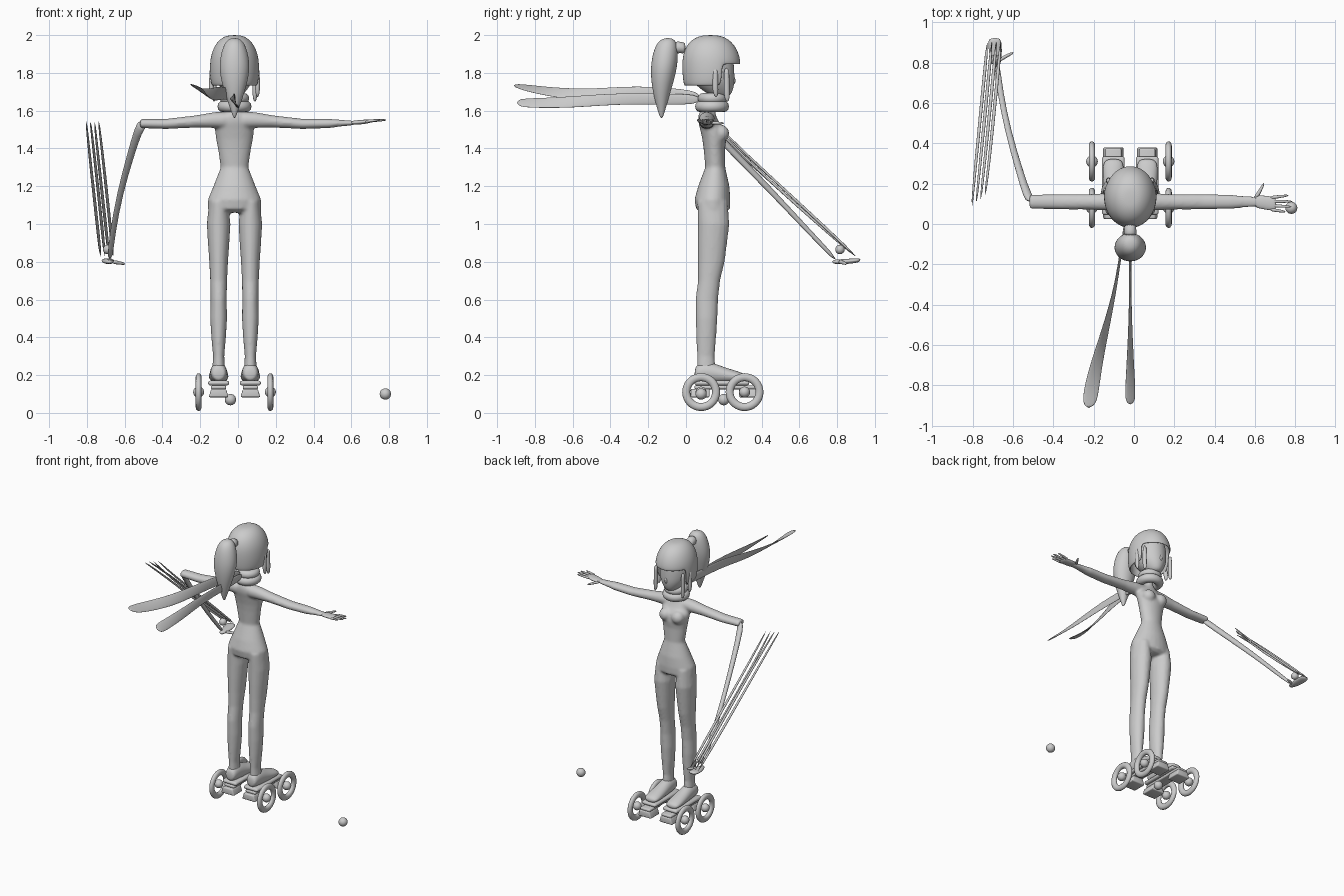
import bpy, bmesh, math
from mathutils import Vector, Matrix

old = bpy.data.objects.get("Cube")
if old:
    bpy.data.objects.remove(old, do_unlink=True)

grey = bpy.data.materials.new("plain grey")
grey.use_nodes = True
grey.diffuse_color = (0.6, 0.6, 0.6, 1)
grey.node_tree.nodes["Principled BSDF"].inputs["Base Color"].default_value = (0.6, 0.6, 0.6, 1)

X, Y, Z = Vector((1, 0, 0)), Vector((0, 1, 0)), Vector((0, 0, 1))
MID = -0.0185            # centre plane of the figure
SIDES = (("right", -1), ("left", 1))


def finish(name, bm, sub=0):
    bmesh.ops.recalc_face_normals(bm, faces=bm.faces)
    me = bpy.data.meshes.new(name)
    bm.to_mesh(me)
    bm.free()
    me.materials.append(grey)
    for p in me.polygons:
        p.use_smooth = True
    ob = bpy.data.objects.new(name, me)
    bpy.context.collection.objects.link(ob)
    if sub:
        ob.modifiers.new("Subdivide", "SUBSURF").levels = sub
        ob.modifiers["Subdivide"].render_levels = sub
    return ob


def add_loft(bm, rows, u, v, n=16):
    """Skin rows of (x, y, z, radius_u, radius_v[, roll in degrees])."""
    rings = []
    for x, y, z, ru, rv, *roll in rows:
        r = math.radians(roll[0] if roll else 0)
        a = u * math.cos(r) + v * math.sin(r)
        b = v * math.cos(r) - u * math.sin(r)
        ring = []
        for i in range(n):
            t = 2 * math.pi * i / n
            ring.append(bm.verts.new(Vector((x, y, z)) + a * ru * math.cos(t) + b * rv * math.sin(t)))
        rings.append(ring)
    for p, q in zip(rings, rings[1:]):
        for i in range(n):
            bm.faces.new((p[i], p[(i + 1) % n], q[(i + 1) % n], q[i]))
    bm.faces.new(rings[0][::-1])
    bm.faces.new(rings[-1])


def loft(name, rows, u, v, n=12, sub=1):
    bm = bmesh.new()
    add_loft(bm, rows, u, v, n)
    return finish(name, bm, sub)


def ball(name, loc, r):
    bm = bmesh.new()
    bmesh.ops.create_uvsphere(bm, u_segments=20, v_segments=12, radius=r,
                              matrix=Matrix.Translation(loc))
    return finish(name, bm)


def torus(name, loc, big, small, axis, squash=1.0):
    bm = bmesh.new()
    other = X if axis is Z else Z
    side = axis.cross(other)
    rings = []
    for i in range(36):
        t = 2 * math.pi * i / 36
        d = other * math.cos(t) + side * math.sin(t)
        rings.append([bm.verts.new(Vector(loc) + d * (big + small * math.cos(s * math.pi / 6))
                      + axis * small * squash * math.sin(s * math.pi / 6)) for s in range(12)])
    for i in range(36):
        p, q = rings[i - 1], rings[i]
        for s in range(12):
            bm.faces.new((p[s - 1], p[s], q[s], q[s - 1]))
    return finish(name, bm)


def block(name, loc, size, bevel, taper=1.0):
    bm = bmesh.new()
    bmesh.ops.create_cube(bm, size=1)
    for w in bm.verts:
        k = taper if w.co.z > 0 else 1
        w.co = Vector((w.co.x * size[0] * k, w.co.y * size[1], w.co.z * size[2])) + Vector(loc)
    ob = finish(name, bm)
    m = ob.modifiers.new("Bevel", "BEVEL")
    m.width, m.segments = bevel, 3
    return ob


# Body: torso, legs and upper arms fused into one smooth skin
bm = bmesh.new()
torso = [(.12, 1.66, .032, .035), (.115, 1.6, .036, .04), (.112, 1.57, .075, .048), (.12, 1.54, .1, .055),
         (.14, 1.5, .104, .065), (.15, 1.45, .098, .064), (.15, 1.4, .088, .057), (.155, 1.3, .073, .053),
         (.147, 1.2, .112, .083), (.14, 1.13, .141, .095), (.143, 1.08, .141, .09), (.146, 1.06, .12, .06)]
add_loft(bm, [(MID, y, z, a, b) for y, z, a, b in torso], X, Y, 24)
leg = [(.14, 1.12, .05, .08), (.146, 1, .063, .084), (.14, .9, .057, .078), (.134, .8, .05, .071),
       (.122, .7, .045, .059), (.11, .6, .043, .06), (.109, .5, .045, .058), (.107, .4, .039, .053),
       (.105, .3, .03, .047), (.107, .22, .035, .05)]
arm = [(.05, 1.55, .045, .045), (.11, 1.55, .044, .042), (.2, 1.543, .039, .033),
       (.36, 1.53, .038, .027), (.5, 1.532, .036, .025)]
for name, s in SIDES:
    add_loft(bm, [(MID + s * .084, y, z, a, b) for y, z, a, b in leg], X, Y)
    end = [(.56, 1.534, .03, .018), (.64, 1.535, .024, .011)] if s > 0 else []
    add_loft(bm, [(MID + s * x, .11, z, a, b) for x, z, a, b in arm + end], Y, Z)
    bmesh.ops.create_uvsphere(bm, u_segments=20, v_segments=14, radius=.046,
                              matrix=Matrix.Translation((MID + s * .048, .183, 1.48)))
body = finish("body", bm)
m = body.modifiers.new("Fuse", "REMESH")
m.mode, m.voxel_size, m.use_smooth_shade = "VOXEL", .008, True
m = body.modifiers.new("Relax", "SMOOTH")
m.factor, m.iterations = .5, 8

# Left hand, open and flat
loft("left_palm", [(.59, .112, 1.535, .03, .011), (.64, .108, 1.538, .036, .013),
                   (.69, .1, 1.543, .036, .011), (.705, .1, 1.545, .03, .008)], Y, Z)
for i, (y0, x1, y1) in enumerate([(.13, .77, .142), (.112, .79, .112), (.092, .785, .085), (.073, .755, .06)]):
    loft(f"left_finger_{i + 1}", [(.67, y0, 1.542, .01, .009), ((.67 + x1) / 2, (y0 + y1) / 2, 1.548, .009, .008),
                                  (x1, y1, 1.551, .005, .005)], Y, Z, 8)
loft("left_thumb", [(.6, .125, 1.535, .015, .01), (.625, .165, 1.535, .011, .009), (.645, .205, 1.533, .005, .005)],
     X, Z, 8)

# Right forearm, reaching forward and down, with long fingers turned back
loft("right_forearm", [(-.5, .11, 1.532, .03, .026), (-.525, .125, 1.51, .022, .028), (-.57, .27, 1.36, .019, .026),
                       (-.625, .46, 1.165, .016, .023), (-.665, .66, .95, .015, .019),
                       (-.68, .8, .805, .016, .016)], X, Z)
loft("right_palm", [(-.68, .77, .8, .014, .012), (-.685, .83, .8, .032, .014),
                    (-.69, .89, .805, .036, .014), (-.69, .925, .81, .03, .01)], X, Z)
loft("right_thumb", [(-.67, .81, .8, .012, .012), (-.63, .835, .795, .011, .011), (-.595, .85, .788, .006, .006)],
     Y, Z, 8)
for i in range(4):
    x, lift = -.725 + .022 * i, .025 * (i % 2)
    loft(f"right_finger_{i + 1}", [(x, .92, .81, .009, .012), (x - .03, .6, 1.085 + lift, .009, .011),
                                   (x - .06, .3, 1.36 + lift, .008, .009),
                                   (x - .08, .07 + .022 * i, 1.555, .005, .006)], X, Z, 8)

# Head and open-faced helmet
loft("head", [(MID, .135, 1.93, .08, .1), (MID, .135, 1.86, .105, .12), (MID, .138, 1.79, .104, .12),
              (MID, .15, 1.74, .09, .108), (MID, .175, 1.695, .055, .07), (MID, .185, 1.67, .03, .04)], X, Y, 20, 2)
loft("nose", [(MID, .245, 1.79, .008, .01), (MID, .252, 1.755, .013, .016), (MID, .245, 1.735, .008, .01)], X, Y, 8)
bm = bmesh.new()
add_loft(bm, [(MID, .13, 2, .03, .035), (MID, .13, 1.988, .065, .08), (MID, .13, 1.955, .1, .123),
              (MID, .133, 1.9, .124, .149), (MID, .135, 1.845, .131, .156), (MID, .134, 1.79, .131, .153),
              (MID, .13, 1.73, .122, .142)], X, Y, 32)
gone = [f for f in bm.faces if f.calc_center_median().z < 1.735
        or (f.calc_center_median().z < 1.84 and f.calc_center_median().y > .18)]
bmesh.ops.delete(bm, geom=gone, context="FACES")
helmet = finish("helmet", bm)
m = helmet.modifiers.new("Shell", "SOLIDIFY")
m.thickness, m.offset = .014, -1
helmet.modifiers.new("Round", "SUBSURF").levels = 2
for name, s in SIDES:
    for i, (y, low) in enumerate([(.155, 1.67), (.215, 1.645)]):
        x = MID + s * (.122 - .014 * i)
        loft(f"{name}_side_lock_{i + 1}", [(x, y, 1.83, .012, .016), (x, y, 1.76, .012, .014),
                                           (x, y, low + .04, .015, .018), (x, y + .005, low, .006, .008)], X, Y)

# Ponytail and tie
tail = [(-.095, 1.985, .02, .02), (-.1, 1.965, .05, .052), (-.108, 1.91, .072, .068), (-.117, 1.83, .084, .072),
        (-.125, 1.75, .07, .06), (-.13, 1.67, .045, .04), (-.13, 1.6, .02, .02), (-.13, 1.56, .005, .006)]
loft("ponytail", [(MID, y, z, a, b) for y, z, a, b in tail], X, Y, 16, 2)
loft("hair_tie", [(MID, 0, 1.93, .035, .035), (MID, -.03, 1.935, .028, .028), (MID, -.06, 1.935, .04, .04)], X, Z)

# Scarf: two wraps and two streaming ends
torus("scarf_lower_wrap", (MID, .138, 1.622), .06, .03, Z)
torus("scarf_upper_wrap", (MID, .14, 1.665), .05, .028, Z)
loft("scarf_end_right", [(-.03, .08, 1.675, .028, .008, 90), (-.06, -.1, 1.69, .034, .006, 92),
                         (-.088, -.3, 1.697, .036, .006, 98), (-.14, -.52, 1.68, .038, .006, 118),
                         (-.2, -.74, 1.7, .043, .006, 145), (-.225, -.92, 1.735, .046, .005, 163)], X, Z, 12, 2)
loft("scarf_end_left", [(MID, .08, 1.66, .028, .008, 90), (MID, -.1, 1.66, .03, .006, 90),
                        (MID, -.35, 1.665, .031, .006, 93), (MID, -.6, 1.645, .034, .006, 112),
                        (MID, -.78, 1.64, .036, .006, 132), (MID, -.9, 1.642, .037, .005, 142)], X, Z, 12, 2)

# Boots, soles, skate plates and wheels
for name, s in SIDES:
    x = MID + s * .084
    loft(f"{name}_boot", [(x, .045, .205, .03, .03), (x, .065, .215, .043, .05), (x, .13, .215, .046, .058),
                          (x, .2, .2, .05, .042), (x, .28, .19, .055, .03), (x, .325, .182, .042, .018)], X, Z, 16, 2)
    block(f"{name}_sole", (x, .19, .158), (.112, .29, .025), .012)
    block(f"{name}_plate", (x, .21, .135), (.08, .33, .02), .008)
    for end, y in (("rear", .075), ("front", .33)):
        block(f"{name}_{end}_truck", (x, y, .105), (.105, .1, .045), .008, .75)
    for end, y in (("rear", .08), ("front", .31)):
        wx = MID + s * .19
        torus(f"{name}_{end}_wheel", (wx, y, .11), .079, .021, X, .75)
        ball(f"{name}_{end}_hub", (wx, y, .11), .029)

# Loose balls
ball("far_ball", (.78, .08, .1), .03)
ball("middle_ball", (-.04, .2, .07), .03)
ball("hand_ball", (-.69, .815, .865), .025)
